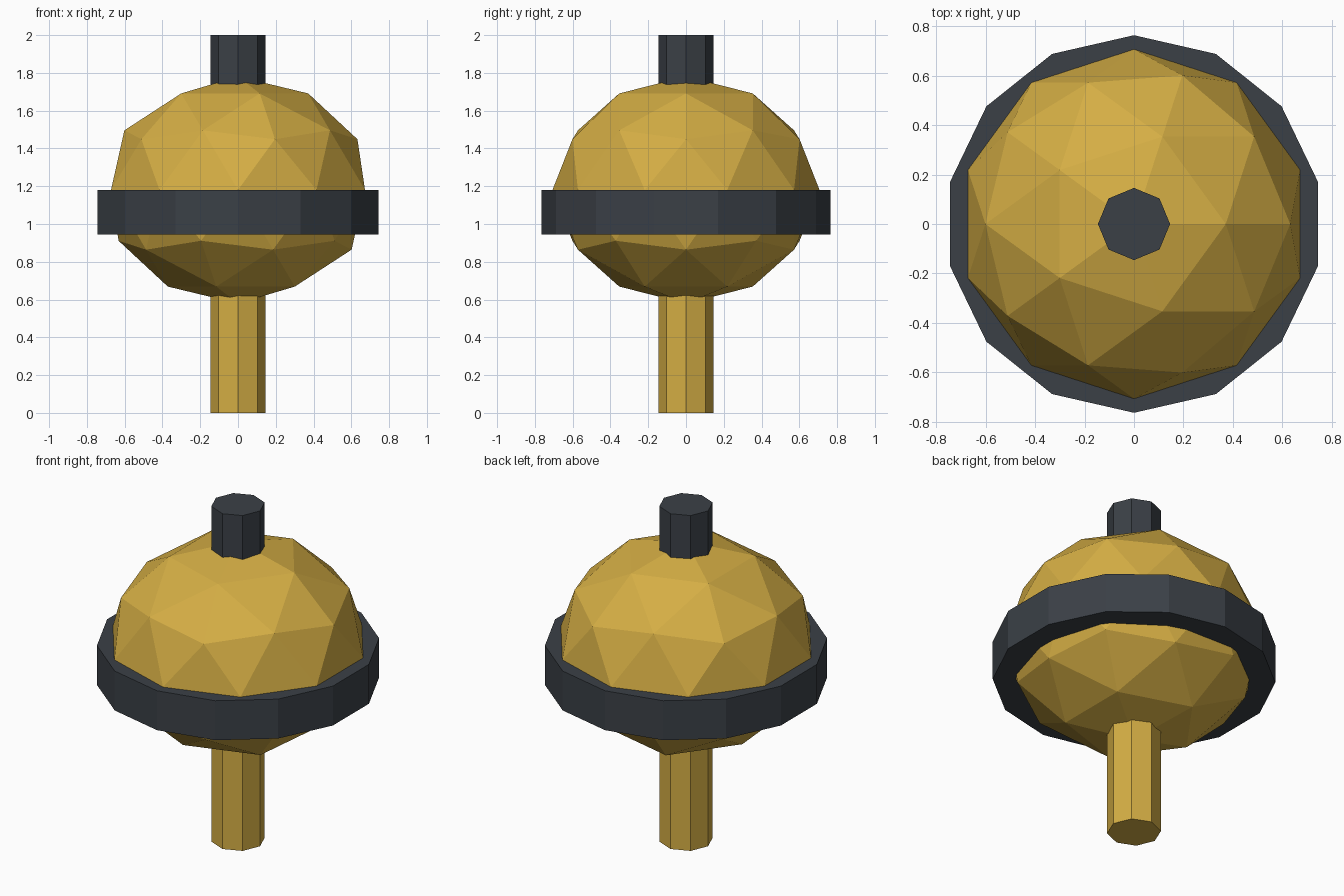
import bpy

cube = bpy.data.objects.get("Cube")
if cube:
    bpy.data.objects.remove(cube, do_unlink=True)


def make_material(name, rgb):
    mat = bpy.data.materials.new(name)
    mat.use_nodes = True
    color = (*rgb, 1.0)
    mat.diffuse_color = color
    mat.node_tree.nodes["Principled BSDF"].inputs["Base Color"].default_value = color
    return mat


gold = make_material("gold", (0.66, 0.42, 0.058))
charcoal = make_material("charcoal", (0.043, 0.051, 0.062))


def finish(name, mat):
    obj = bpy.context.object
    obj.name = name
    obj.data.materials.append(mat)
    bpy.ops.object.shade_flat()
    return obj


def prism(name, sides, radius, bottom, top, mat):
    bpy.ops.mesh.primitive_cylinder_add(
        vertices=sides, radius=radius, depth=top - bottom,
        location=(0, 0, (bottom + top) / 2))
    return finish(name, mat)


BODY_Z = 1.18

# Faceted, slightly squashed body
bpy.ops.mesh.primitive_ico_sphere_add(subdivisions=2, radius=0.707,
                                      location=(0, 0, BODY_Z))
body = finish("body", gold)
body.scale.z = 0.85

# Wide band whose top sits on the body's equator
prism("band", 14, 0.764, 0.945, BODY_Z, charcoal)

# Lower stem and upper knob, both sunk into the body
prism("stem", 8, 0.146, 0, 0.75, gold)
prism("knob", 8, 0.146, 1.65, 2, charcoal)
